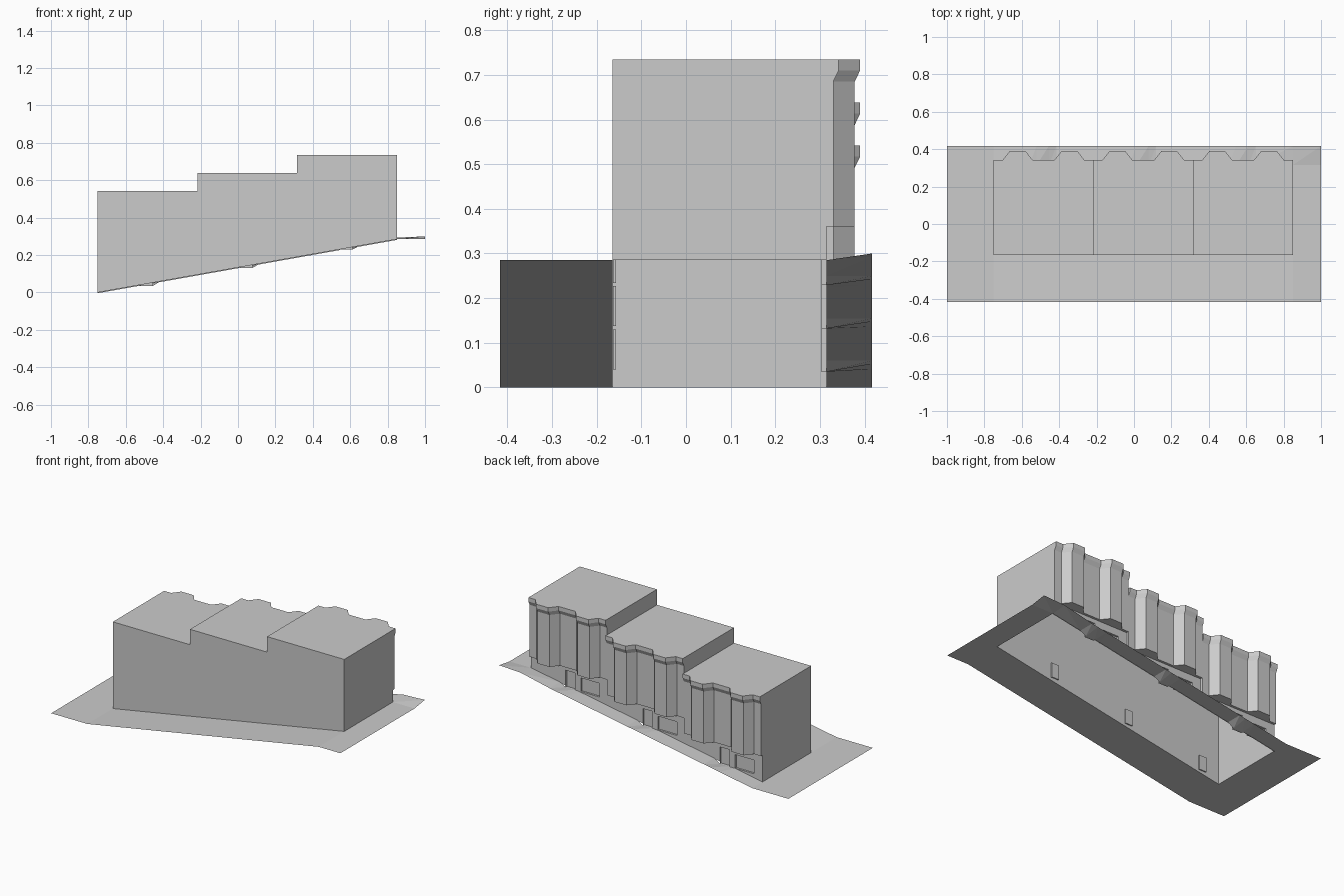
import bpy, bmesh
from mathutils import Vector

if "Cube" in bpy.data.objects:
    bpy.data.objects.remove(bpy.data.objects["Cube"])

mat = bpy.data.materials.new("plain grey")
mat.diffuse_color = (0.6, 0.6, 0.6, 1)
mat.use_nodes = True
mat.node_tree.nodes["Principled BSDF"].inputs["Base Color"].default_value = mat.diffuse_color

X0, X1, W = -0.75, 0.85, 1.6 / 3       # row of three houses
FRONT, BASE, WALL = -0.165, 0.315, 0.33
BAY, LIP = 0.048, 0.012                # bay depth, cornice overhang
TOPS = [0.542, 0.638, 0.735]
EDGE = 0.417


def slope(x):
    return 0.285 * min(1, max(0, (x - X0) / (X1 - X0)))


class Part:
    """Collects faces, each turned towards a given outward direction."""
    def __init__(self, name):
        self.name, self.bm = name, bmesh.new()

    def face(self, pts, out):
        f = self.bm.faces.new([self.bm.verts.new(p) for p in pts])
        f.normal_update()
        if f.normal.dot(Vector(out)) < 0:
            f.normal_flip()

    def box(self, a, b):
        r = bmesh.ops.create_cube(self.bm, size=1)
        for v in r["verts"]:
            v.co = [a[i] + (v.co[i] + 0.5) * (b[i] - a[i]) for i in range(3)]

    def done(self):
        bmesh.ops.remove_doubles(self.bm, verts=self.bm.verts, dist=1e-5)
        me = bpy.data.meshes.new(self.name)
        self.bm.to_mesh(me)
        self.bm.free()
        me.materials.append(mat)
        ob = bpy.data.objects.new(self.name, me)
        bpy.context.collection.objects.link(ob)


def plan(x, y):
    """Plan line of one house's back wall with its two bays."""
    pts = [(x, y)]
    for c in (0.128, 0.405):
        pts += [(x + c - 0.08, y), (x + c - 0.042, y + BAY),
                (x + c + 0.042, y + BAY), (x + c + 0.08, y)]
    return pts + [(x + W, y)]


# long front wall and low end wall
shell = Part("outer_walls")
outline = [(X0, 0)]
for i, t in enumerate(TOPS):
    outline += [(X0 + i * W, t), (X0 + (i + 1) * W, t)]
outline.append((X1, slope(X1)))
shell.face([(x, FRONT, z) for x, z in outline], (0, -1, 0))


def column(top):
    return [(WALL + LIP, top), (WALL + LIP, top - 0.025), (WALL, top - 0.05),
            (WALL, top - 0.375), (BASE, top - 0.375)]


for x, t, d in ((X0, TOPS[0], -1), (X1, TOPS[2], 1)):
    g = slope(x)
    shell.face([(x, y, z) for y, z in [(FRONT, g), (FRONT, t)] + column(t) + [(BASE, g)]],
               (d, 0, 0))
# exposed side walls at the roof steps, and small end reveals
for i in (1, 2):
    x, t, lo = X0 + i * W, TOPS[i], TOPS[i - 1]
    c = column(t)
    shell.face([(x, y, z) for y, z in [(FRONT, lo), (FRONT, t)] + c[:3] + [(WALL, lo)]],
               (-1, 0, 0))
    k = column(lo)
    shell.face([(x, WALL, lo)] + [(x, y, z) for y, z in k[:3]], (1, 0, 0))
    shell.face([(x, y, z) for y in (BASE, WALL) for z in
                ((lo - 0.375, t - 0.375) if y == BASE else (t - 0.375, lo - 0.375))], (1, 0, 0))
shell.done()

# roofs, bay fronts with flared cornices, and ground-floor walls
for i, t in enumerate(TOPS):
    x = X0 + i * W
    zb, sill = t - 0.375, 0.035 + 0.097 * i
    roof = Part("roof_%d" % (i + 1))
    roof.face([(px, py, t) for px, py in plan(x, WALL + LIP)]
              + [(x + W, FRONT, t), (x, FRONT, t)], (0, 0, 1))
    roof.done()

    bays = Part("bay_front_%d" % (i + 1))
    levels = [(zb, WALL), (t - 0.05, WALL), (t - 0.025, WALL + LIP), (t, WALL + LIP)]
    for (za, ya), (zc, yc) in zip(levels, levels[1:]):
        a, b = plan(x, ya), plan(x, yc)
        for j in range(len(a) - 1):
            bays.face([(*a[j], za), (*a[j + 1], za), (*b[j + 1], zc), (*b[j], zc)], (0, 1, 0))
    bays.face([(px, py, zb) for px, py in plan(x, WALL)]
              + [(x + W, BASE, zb), (x, BASE, zb)], (0, 0, -1))
    bays.done()

    # base wall in columns; entries with a height get a recessed opening
    base = Part("ground_floor_%d" % (i + 1))
    cols = [(0, 0.06, 0), (0.06, 0.19, 0.085), (0.19, 0.23, 0),
            (0.23, 0.295, 0.105), (0.295, W, 0)]
    for a, b, h in cols:
        a, b = x + a, x + b
        ga, gb = slope(a) - 0.004, slope(b) - 0.004
        if not h:
            base.face([(a, BASE, ga), (b, BASE, gb), (b, BASE, zb), (a, BASE, zb)], (0, 1, 0))
            continue
        top, r = sill + h, BASE - 0.012
        base.face([(a, BASE, top), (b, BASE, top), (b, BASE, zb), (a, BASE, zb)], (0, 1, 0))
        if max(ga, gb) < sill:
            base.face([(a, BASE, ga), (b, BASE, gb), (b, BASE, sill), (a, BASE, sill)], (0, 1, 0))
        base.face([(a, r, sill), (b, r, sill), (b, r, top), (a, r, top)], (0, 1, 0))
        for z, d in ((sill, 1), (top, -1)):
            base.face([(a, r, z), (b, r, z), (b, BASE, z), (a, BASE, z)], (0, 0, d))
        for s, d in ((a, 1), (b, -1)):
            base.face([(s, r, sill), (s, BASE, sill), (s, BASE, top), (s, r, top)], (d, 0, 0))
    base.done()

    # thin door panel behind the long wall
    door = Part("inner_door_%d" % (i + 1))
    door.box((x + 0.095, FRONT + 0.001, sill + 0.005), (x + 0.145, FRONT + 0.008, sill + 0.095))
    door.done()

# sloping ground sheet with a hole under the houses and dips at the doors
ground = Part("sloping_ground")
stations = [-1, X0]
for i in range(3):
    stations += [X0 + i * W + c for c in (0.19, 0.23, 0.295, 0.335)]
stations += [X1, 1]


def height(x, y):
    z = slope(x)
    if y == BASE:
        for i in range(3):
            if 0.2 < x - X0 - i * W < 0.3:
                z = min(z, 0.035 + 0.097 * i)
    if y == EDGE and x > X1 - 0.01:
        z += 0.015 if x > 0.9 else 0.008
    return z


rows = [-EDGE, FRONT, BASE, EDGE]
for xa, xb in zip(stations, stations[1:]):
    for ya, yb in zip(rows, rows[1:]):
        if ya == FRONT and X0 <= xa and xb <= X1:
            continue
        p = [(u, v, height(u, v)) for u, v in ((xa, ya), (xb, ya), (xb, yb), (xa, yb))]
        ground.face(p[:3], (0, 0, 1))
        ground.face([p[0], p[2], p[3]], (0, 0, 1))
ground.done()
